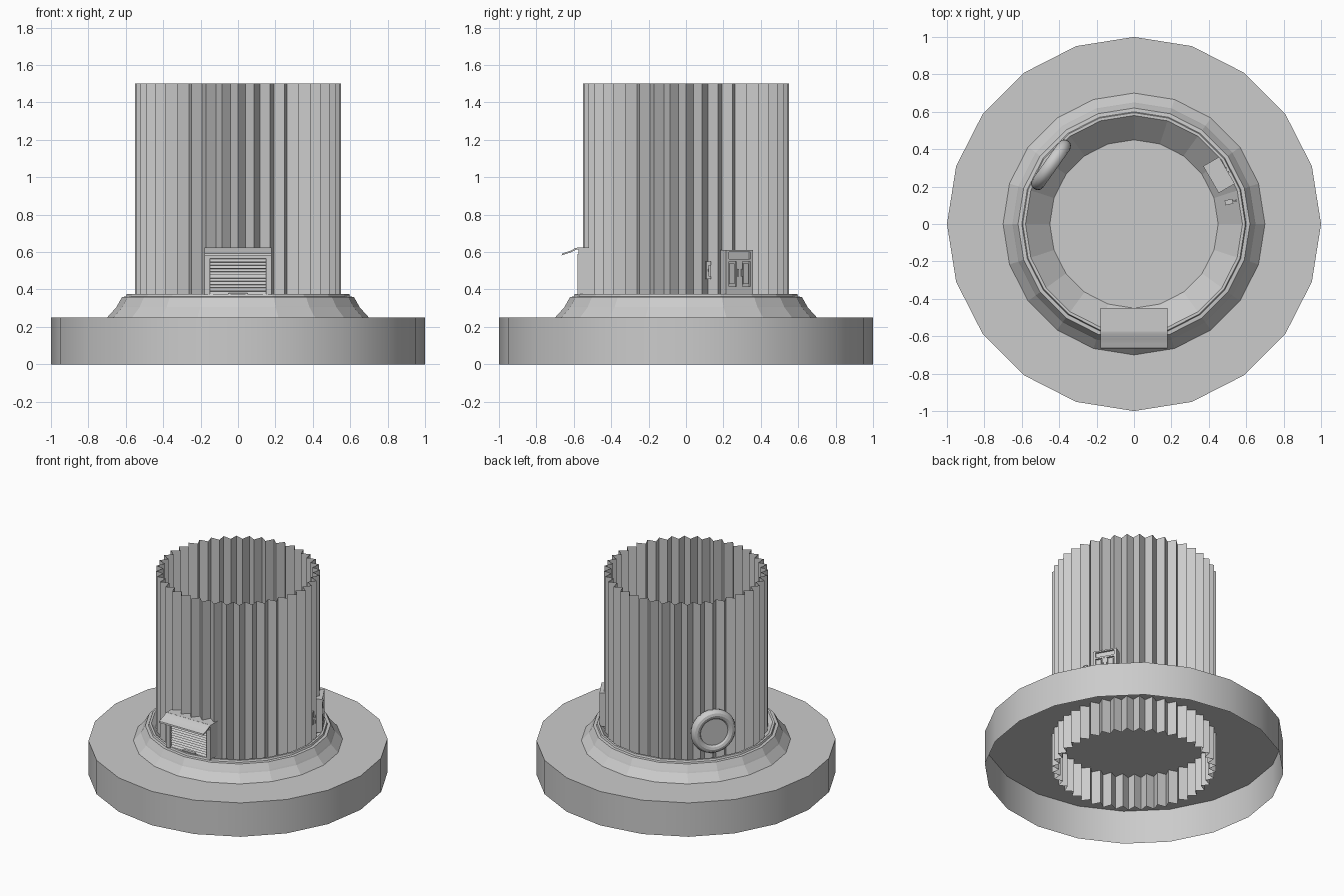
import bpy, bmesh, math
from mathutils import Matrix, Vector

if "Cube" in bpy.data.objects:
    bpy.data.objects.remove(bpy.data.objects["Cube"])


def make(name, verts, faces, smooth=False, mat=None, fix=True):
    me = bpy.data.meshes.new(name)
    me.from_pydata(verts, [], faces)
    if mat:
        me.transform(mat)
    if fix:
        bm = bmesh.new()
        bm.from_mesh(me)
        bmesh.ops.recalc_face_normals(bm, faces=bm.faces)
        bm.to_mesh(me)
        bm.free()
    ob = bpy.data.objects.new(name, me)
    bpy.context.collection.objects.link(ob)
    if smooth:
        bpy.ops.object.select_all(action='DESELECT')
        ob.select_set(True)
        bpy.context.view_layer.objects.active = ob
        bpy.ops.object.shade_smooth_by_angle()
    return ob


def lathe(name, profile, n, closed=False, smooth=False, mat=None, cap=False):
    """Revolve (radius, height) points about z."""
    verts, faces, m = [], [], len(profile)
    for i in range(n):
        a = 2 * math.pi * i / n
        verts += [(r * math.cos(a), r * math.sin(a), z) for r, z in profile]
    for i in range(n):
        j = (i + 1) % n
        for k in range(m if closed else m - 1):
            l = (k + 1) % m
            faces.append((i * m + k, j * m + k, j * m + l, i * m + l))
    if cap:
        faces.append([i * m + m - 1 for i in range(n)])
    return make(name, verts, faces, smooth, mat)


def prism(name, outline, x0, x1, mat=None, smooth=False):
    """Extrude a closed (y, z) outline along x."""
    n = len(outline)
    verts = [(x0, y, z) for y, z in outline] + [(x1, y, z) for y, z in outline]
    faces = [(i, (i + 1) % n, (i + 1) % n + n, i + n) for i in range(n)]
    faces += [tuple(range(n))[::-1], tuple(range(n, 2 * n))]
    return make(name, verts, faces, smooth, mat)


def box(name, x, y, z, mat=None):
    return prism(name, [(y[0], z[0]), (y[1], z[0]), (y[1], z[1]), (y[0], z[1])], x[0], x[1], mat)


def facing(deg):
    return Matrix.Rotation(math.radians(deg), 4, 'Z')


# open-bottomed base drum
lathe("base", [(1, 0), (1, 0.25)], 20, smooth=True, cap=True)

# stepped collar around the tube
lathe("collar", [(0.70, 0.25), (0.65, 0.305), (0.645, 0.315), (0.62, 0.36),
                 (0.60, 0.362), (0.595, 0.375), (0.58, 0.375), (0.45, 0.25)], 20)

# corrugated open tube
N = 80
tube = []
for z in (0, 1.5):
    for i in range(N):
        a, r = 2 * math.pi * i / N, 0.5 if i % 2 else 0.55
        tube.append((r * math.cos(a), r * math.sin(a), z))
make("corrugated_tube", tube, [(i, (i + 1) % N, (i + 1) % N + N, i + N) for i in range(N)], fix=False)

# shutter doorway: posts, lintel, slats, awning
for s, side in ((-1, "left"), (1, "right")):
    box("door_post_" + side, sorted((s * 0.15, s * 0.18)), (-0.58, -0.45), (0.37, 0.59))
box("door_lintel", (-0.18, 0.18), (-0.575, -0.45), (0.565, 0.625))
slats, n = [(-0.46, 0.37)], 11
for i in range(n):
    z = 0.375 + i * 0.19 / n
    slats += [(-0.567, z), (-0.553, z + 0.19 / n * 0.85)]
slats += [(-0.553, 0.565), (-0.46, 0.565)]
prism("door_shutter", slats, -0.15, 0.15)
box("door_handle", (-0.05, 0.05), (-0.58, -0.56), (0.372, 0.382))
prism("awning", [(-0.57, 0.625), (-0.59, 0.622), (-0.615, 0.608), (-0.64, 0.6), (-0.662, 0.592),
                 (-0.665, 0.582), (-0.64, 0.591), (-0.612, 0.6), (-0.588, 0.613), (-0.57, 0.616)],
      -0.18, 0.18, smooth=True)

# control cabinet, local x pointing outwards
cab = facing(30)
box("cabinet_body", (0.475, 0.56), (-0.08, 0.08), (0.37, 0.605), cab)
for s in (-1, 1):
    box("cabinet_side", (0.475, 0.574), sorted((s * 0.066, s * 0.083)), (0.365, 0.61), cab)
    box("cabinet_door_panel", (0.55, 0.567), sorted((s * 0.027, s * 0.058)), (0.43, 0.54), cab)
    box("cabinet_door_handle", (0.57, 0.58), sorted((s * 0.008, s * 0.016)), (0.47, 0.51), cab)
for z in ((0.365, 0.415), (0.55, 0.563), (0.6, 0.61)):
    box("cabinet_rail", (0.475, 0.574), (-0.068, 0.068), z, cab)
box("cabinet_mullion", (0.55, 0.572), (-0.018, 0.018), (0.41, 0.555), cab)

# small lever switch beside the cabinet
lev = facing(13)
box("lever_plate", (0.50, 0.542), (-0.013, 0.013), (0.455, 0.55), lev)
box("lever_arm", (0.535, 0.565), (-0.004, 0.004), (0.495, 0.51), lev)
box("lever_grip", (0.557, 0.565), (-0.006, 0.006), (0.47, 0.53), lev)

# round tyre-like fender with recessed centre
wheel = facing(144.5) @ Matrix.Translation((0.545, 0, 0.555)) @ Matrix.Rotation(math.pi / 2, 4, 'Y')
ring = [(0.124 + 0.034 * math.cos(2 * math.pi * k / 12), 0.036 * math.sin(2 * math.pi * k / 12))
        for k in range(12)]
lathe("fender_ring", ring, 32, closed=True, smooth=True, mat=wheel)
lathe("fender_centre", [(0.1, -0.02), (0.1, 0.02)], 32, smooth=True, mat=wheel, cap=True)
